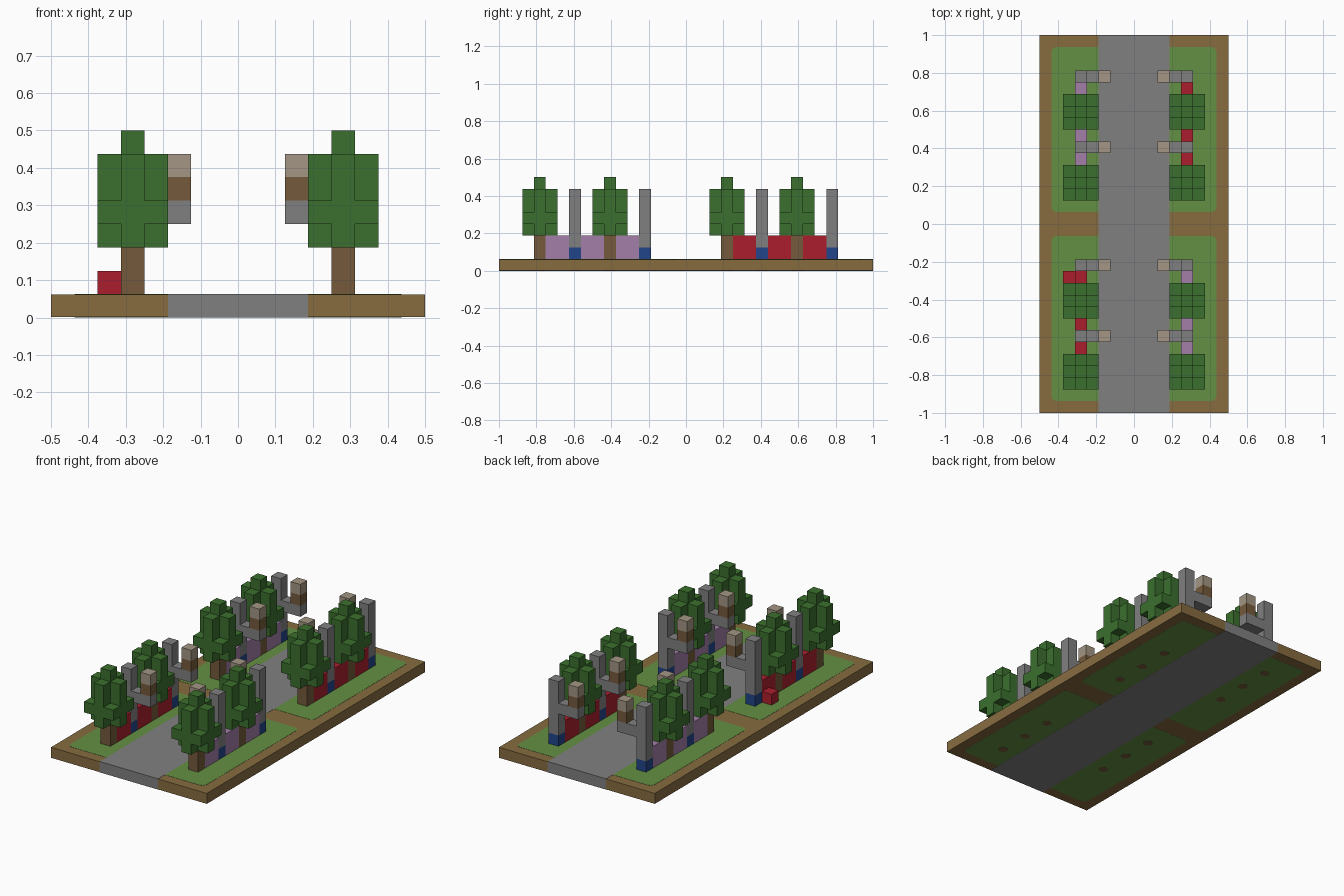
import bpy, bmesh, math
from mathutils import Vector

U = 1 / 16          # one block
SKIN = 0.001        # thickness of ground plates

cube = bpy.data.objects.get("Cube")
if cube:
    bpy.data.objects.remove(cube, do_unlink=True)


def material(name, hex_code):
    srgb = [int(hex_code[i:i + 2], 16) / 255 for i in (0, 2, 4)]
    lin = [c / 12.92 if c <= 0.04045 else ((c + 0.055) / 1.055) ** 2.4 for c in srgb]
    m = bpy.data.materials.new(name)
    m.use_nodes = True
    m.diffuse_color = (*lin, 1)
    bsdf = m.node_tree.nodes["Principled BSDF"]
    bsdf.inputs["Base Color"].default_value = (*lin, 1)
    bsdf.inputs["Roughness"].default_value = 0.9
    return m


GRASS = material("grass green", "649042")
DIRT = material("dirt brown", "876C40")
GREY = material("stone grey", "808080")
LEAF = material("leaf green", "3B702E")
WOOD = material("wood brown", "755A3B")
RED = material("flower red", "AB1F2D")
PURPLE = material("flower purple", "A47FA8")
BLUE = material("base blue", "22458A")
TAN = material("lantern tan", "A39684")


def finish(name, bm, mats):
    bmesh.ops.recalc_face_normals(bm, faces=bm.faces)
    mesh = bpy.data.meshes.new(name)
    bm.to_mesh(mesh)
    bm.free()
    for m in mats:
        mesh.materials.append(m)
    obj = bpy.data.objects.new(name, mesh)
    bpy.context.collection.objects.link(obj)
    return obj


def box(name, lo, hi, mat):
    """Box between two corners."""
    lo, hi = Vector(lo), Vector(hi)
    bm = bmesh.new()
    bmesh.ops.create_cube(bm, size=1)
    for v in bm.verts:
        v.co = (lo + hi) / 2 + Vector(a * b for a, b in zip(v.co, hi - lo))
    return finish(name, bm, [mat])


def blocks(name, cells, mats):
    """Outer skin of unit blocks; cells maps (x, y, z) to a material."""
    bm = bmesh.new()
    for cell, mat in cells.items():
        centre = Vector(cell) + Vector((0.5, 0.5, 0.5))
        for axis in range(3):
            for sign in (-1, 1):
                n = Vector((0, 0, 0))
                n[axis] = sign
                if tuple(int(a + b) for a, b in zip(cell, n)) in cells:
                    continue
                s, t = Vector((0, 0, 0)), Vector((0, 0, 0))
                s[(axis + 1) % 3] = t[(axis + 2) % 3] = 0.5
                corners = [centre + n / 2 + a * s + b * t
                           for a, b in ((-1, -1), (1, -1), (1, 1), (-1, 1))]
                if sign < 0:
                    corners.reverse()
                f = bm.faces.new([bm.verts.new(c * U) for c in corners])
                f.material_index = mats.index(mat)
    bmesh.ops.remove_doubles(bm, verts=bm.verts, dist=U / 100)
    bmesh.ops.dissolve_limit(bm, angle_limit=0.01, verts=bm.verts,
                             edges=bm.edges, delimit={'MATERIAL'})
    return finish(name, bm, mats)


def plate(name, outline, z, mat):
    """Thin flat plate from an outline."""
    bm = bmesh.new()
    face = bm.faces.new([bm.verts.new((x, y, z)) for x, y in outline])
    side = bmesh.ops.extrude_face_region(bm, geom=[face])
    for v in side["geom"]:
        if isinstance(v, bmesh.types.BMVert):
            v.co.z += 2 * SKIN
    return finish(name, bm, [mat])


def arc(cx, cy, r, start, end, steps):
    return [(cx + r * math.cos(math.radians(start + (end - start) * i / steps)),
             cy + r * math.sin(math.radians(start + (end - start) * i / steps)))
            for i in range(steps + 1)]


# Road through the middle, dirt strip on each side
box("road", (-3 * U, -1, 0), (3 * U, 1, U), GREY)
for s, side in ((1, "left"), (-1, "right")):
    x0, x1 = sorted((s * 3 * U, s * 0.5))
    box(side + "_dirt", (x0, -1, SKIN), (x1, 1, U - SKIN), DIRT)

# Lawns with rounded outer corners, seen on top and underneath
R = 0.03
for s, side in ((1, "left"), (-1, "right")):
    for e, end in ((1, "back"), (-1, "front")):
        edge, y0, y1 = 7 * U, U, 1 - U
        shape = [(3 * U, y0)] + arc(edge - R, y0 + R, R, -90, 0, 4)
        shape += arc(edge - R, y1 - R, R, 0, 90, 4) + [(3 * U, y1)]
        shape = [(s * x, e * y) for x, y in shape]
        plate(f"{side}_{end}_lawn", shape, U - 2 * SKIN, GRASS)
        plate(f"{side}_{end}_lawn_underside", shape, SKIN / 2, GRASS)

# Root spots on the underside
for s in (1, -1):
    for y in (-0.78, -0.594, -0.406, 0.219, 0.406, 0.594):
        plate("root_spot", arc(s * 4.5 * U, s * y, 0.027, 0, 315, 7), 0, WOOD)

# Tree crown: crossed columns, a full middle layer and a single tip
def tree(s, y):
    x = 4 if s > 0 else -5
    crown = {(x, y, 7): LEAF}
    for z in range(3, 7):
        for i in (-1, 0, 1):
            for j in (-1, 0, 1):
                if z == 4 or i == 0 or j == 0:
                    crown[(x + i, y + j, z)] = LEAF
    blocks("tree_crown", crown, [LEAF])
    blocks("tree_trunk", {(x, y, z): WOOD for z in (1, 2)}, [WOOD])


# Lamp: post with a blue foot, arm over the road and a lantern
def lamp(s, y):
    col = lambda i: i if s > 0 else -i - 1
    cells = {(col(4), y, z): GREY for z in range(2, 7)}
    cells[(col(4), y, 1)] = BLUE
    cells[(col(3), y, 4)] = cells[(col(2), y, 4)] = GREY
    cells[(col(2), y, 5)] = WOOD
    cells[(col(2), y, 6)] = TAN
    blocks("street_lamp", cells, [GREY, BLUE, WOOD, TAN])


# Flower hedges fill the gaps between trees and lamps
for s in (1, -1):
    x = 4 if s > 0 else -5
    for e, start in ((1, 3), (-1, -13)):
        mat = RED if s * e > 0 else PURPLE
        for k in (0, 6):
            tree(s, start + k)
            lamp(s, start + k + 3)
        for k in (1, 4, 7):
            box("flower_hedge", (x * U, (start + k) * U, U),
                ((x + 1) * U, (start + k + 2) * U, 3 * U), mat)

# Lone flower block beside the hedge
box("loose_flowers", (-6 * U, -5 * U, U), (-5 * U, -4 * U, 2 * U), RED)
